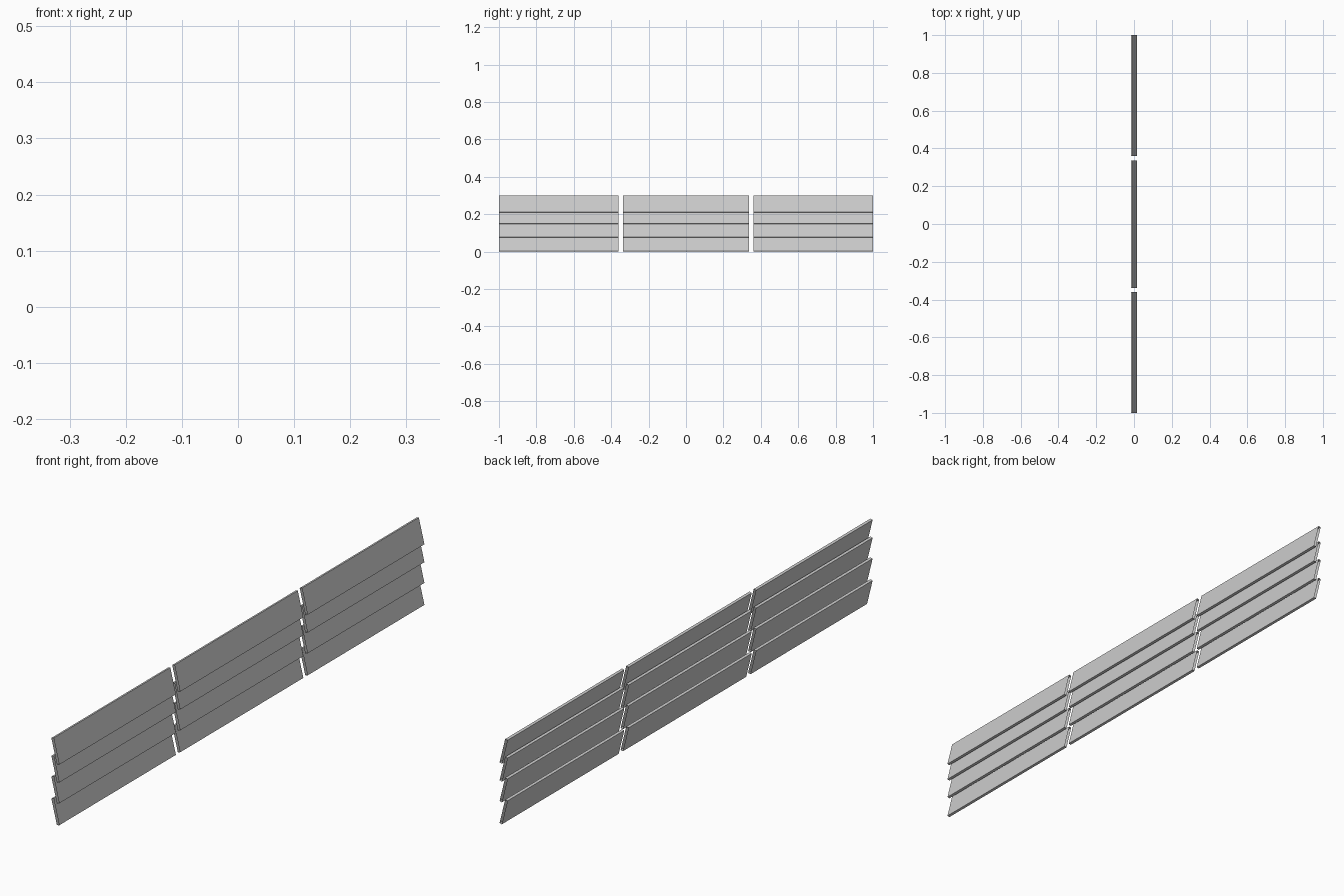
import bpy, bmesh
from mathutils import Vector

if "Cube" in bpy.data.objects:
    bpy.data.objects.remove(bpy.data.objects["Cube"])

# Slat cross-section: thin tilted board, lower edge leaning towards +x
HALF_X, HEIGHT, THICK = 0.0155, 0.089, 0.009
down = Vector((2 * HALF_X - THICK, -HEIGHT)).normalized()   # (x, z) along the board
across = Vector((-down.y, down.x)) * THICK                  # (x, z) through the board
top_back = Vector((-HALF_X, HEIGHT - across.y))
length = (HEIGHT - across.y) / -down.y
bottom_back = top_back + down * length
profile = [top_back, bottom_back, bottom_back + across, top_back + across]


def slat(name, y0, y1, z):
    """Open-ended board swept along y."""
    bm = bmesh.new()
    ends = [[bm.verts.new((p.x, y, p.y + z)) for p in profile] for y in (y0, y1)]
    for i in range(4):
        j = (i + 1) % 4
        bm.faces.new((ends[0][i], ends[1][i], ends[1][j], ends[0][j]))
    # make the sides face outwards
    centre = sum((v.co for v in bm.verts), Vector()) / 8
    bm.normal_update()
    for f in bm.faces:
        if f.normal.dot(f.calc_center_median() - centre) < 0:
            f.normal_flip()
    mesh = bpy.data.meshes.new(name)
    bm.to_mesh(mesh)
    bm.free()
    bpy.context.collection.objects.link(bpy.data.objects.new(name, mesh))


# Three bays of four overlapping slats
bays = {"left": (-1.0, -0.361), "middle": (-0.338, 0.337), "right": (0.36, 1.0)}
for bay, (y0, y1) in bays.items():
    for row, z in enumerate((0.0, 0.076, 0.148, 0.21)):
        slat(f"{bay}_slat_{row + 1}", y0, y1, z)
